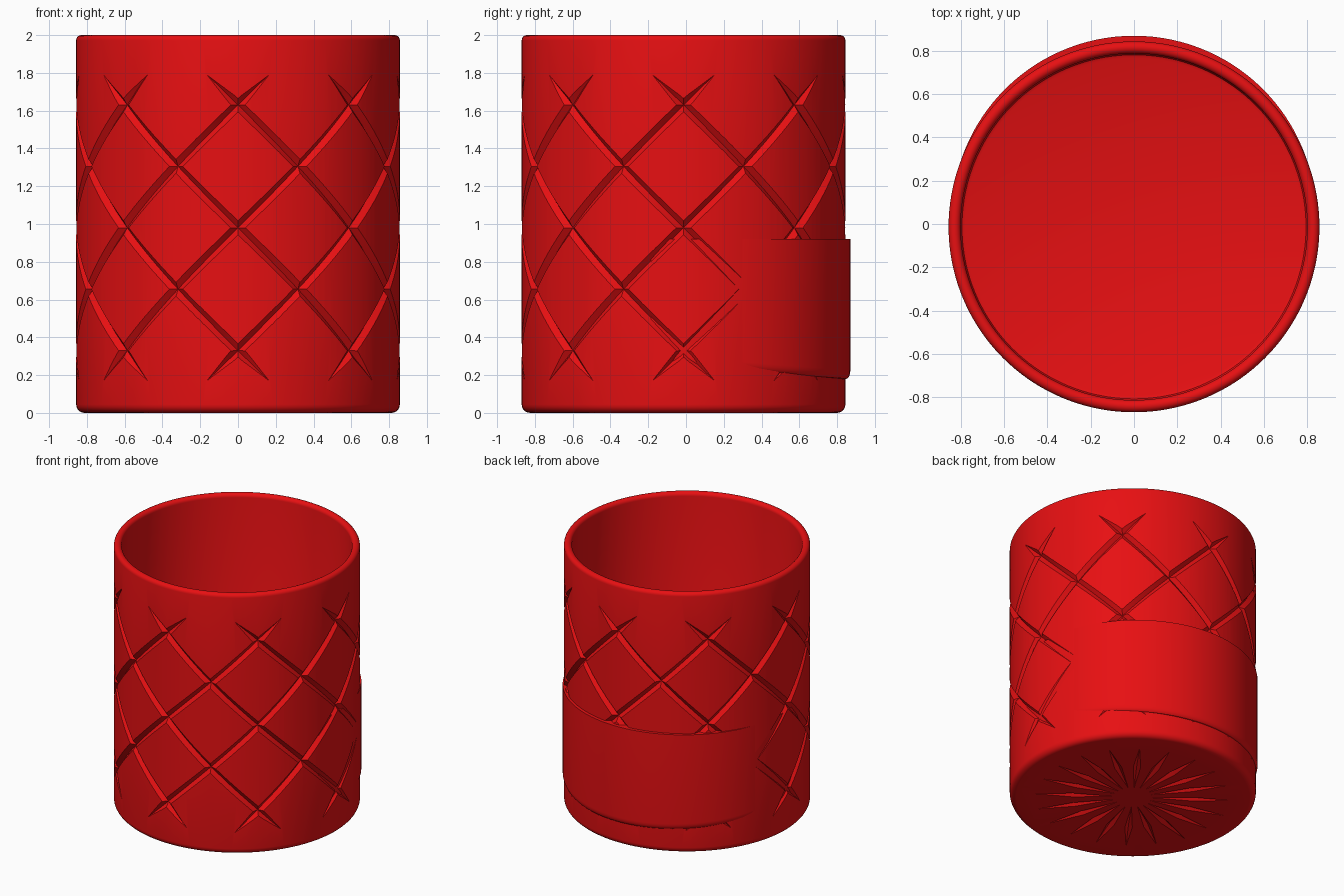
import bpy, bmesh, math
from math import sin, cos, pi, radians

if "Cube" in bpy.data.objects:
    bpy.data.objects.remove(bpy.data.objects["Cube"])

R, CY = 0.857, -0.013          # body radius, body axis offset in y

red = bpy.data.materials.new("red")
red.diffuse_color = (0.8, 0.005, 0.006, 1)
red.use_nodes = True
red.node_tree.nodes["Principled BSDF"].inputs["Base Color"].default_value = red.diffuse_color


def finish(name, bm):
    bmesh.ops.recalc_face_normals(bm, faces=bm.faces)
    me = bpy.data.meshes.new(name)
    bm.to_mesh(me)
    bm.free()
    me.materials.append(red)
    ob = bpy.data.objects.new(name, me)
    bpy.context.collection.objects.link(ob)
    ob.location.y = CY
    return ob


def loft(bm, rings):
    """Skin a list of point loops and cap both ends."""
    vs = [[bm.verts.new(p) for p in ring] for ring in rings]
    m = len(vs[0])
    for a, b in zip(vs, vs[1:]):
        for j in range(m):
            k = (j + 1) % m
            bm.faces.new((a[j], a[k], b[k], b[j]))
    bm.faces.new(vs[0])
    bm.faces.new(vs[-1])


def arc(cx, cz, r, a0, a1, n=5):
    return [(cx + r * cos(radians(a0 + (a1 - a0) * i / n)),
             cz + r * sin(radians(a0 + (a1 - a0) * i / n))) for i in range(n + 1)]


# tumbler body: lathe profile from underside, up the wall, over the rim, down to the floor
profile = (arc(R - 0.045, 0.045, 0.045, -90, 0) + arc(R - 0.028, 1.972, 0.028, 0, 180, 10)
           + [(0.801, 0.17), (0.795, 0.156), (0.781, 0.15)])
N = 144
bm = bmesh.new()
loft(bm, [[(r * cos(2 * pi * i / N), r * sin(2 * pi * i / N), z) for i in range(N)]
          for r, z in profile])
body = finish("tumbler_body", bm)


# helical V cutters for the diamond pattern
def helix_cutter(hand):
    D, K, Z0, Z1, S = 0.028, 0.95, 0.17, 1.79, 40
    bm = bmesh.new()
    for h in range(8):
        rings = []
        for s in range(S + 1):
            z = Z0 + (Z1 - Z0) * s / S
            th = -pi / 2 + h * pi / 4 + hand * (z - 0.98) / 0.325 * pi / 8
            d = D * min(1, min(z - Z0, Z1 - z) / 0.14)
            w = K * (d + 0.012) * 0.707
            ring = []
            for r, k in ((R - d, 0), (R + 0.012, 1), (R + 0.012, -1)):
                t = th - hand * k * w / R
                ring.append((r * cos(t), r * sin(t), z + k * w))
            rings.append(ring)
        loft(bm, rings)
    return finish("groove_cutter", bm)


# spindle cutters for the star on the underside
def star_cutter():
    bm = bmesh.new()
    for i in range(20):
        a = 2 * pi * i / 20 + pi / 2
        pts = [(0.13, 0, 0), (0.68, 0, 0), (0.42, 0.026, 0), (0.42, -0.026, 0),
               (0.42, 0, 0.025), (0.42, 0, -0.025)]
        v = [bm.verts.new((x * cos(a) - y * sin(a), x * sin(a) + y * cos(a), z))
             for x, y, z in pts]
        for e in (0, 1):
            for p, q in ((2, 4), (4, 3), (3, 5), (5, 2)):
                bm.faces.new((v[e], v[p], v[q]))
    return finish("star_cutter", bm)


for cutter in (helix_cutter(1), helix_cutter(-1), star_cutter()):
    bpy.context.view_layer.update()
    mod = body.modifiers.new("cut", 'BOOLEAN')
    mod.operation, mod.solver, mod.object = 'DIFFERENCE', 'EXACT', cutter
    bpy.context.view_layer.objects.active = body
    bpy.ops.object.modifier_apply(modifier=mod.name)
    bpy.data.objects.remove(cutter)

# curved blank panel on the back, swelling out from the wall, with a rounded lower edge
bm = bmesh.new()
rings = []
for i in range(73):
    a = radians(-12 + 204 * i / 72)
    ro = 0.842 + 0.041 * sin(a)
    zb = 0.25 - 0.07 * max(0, sin(a))
    sec = [(0.815, 0.92), (0.815, zb)]
    for k in range(6):
        t = radians(-90 + 18 * k)
        sec.append((ro - 0.022 + 0.022 * cos(t), zb + 0.045 + 0.045 * sin(t)))
    sec.append((ro, 0.92))
    rings.append([(r * cos(a), r * sin(a), z) for r, z in sec])
loft(bm, rings)
panel = finish("back_panel", bm)

# smooth shading with crisp groove edges
for ob in (body, panel):
    bpy.ops.object.select_all(action='DESELECT')
    ob.select_set(True)
    bpy.context.view_layer.objects.active = ob
    bpy.ops.object.shade_smooth_by_angle(angle=radians(25))
